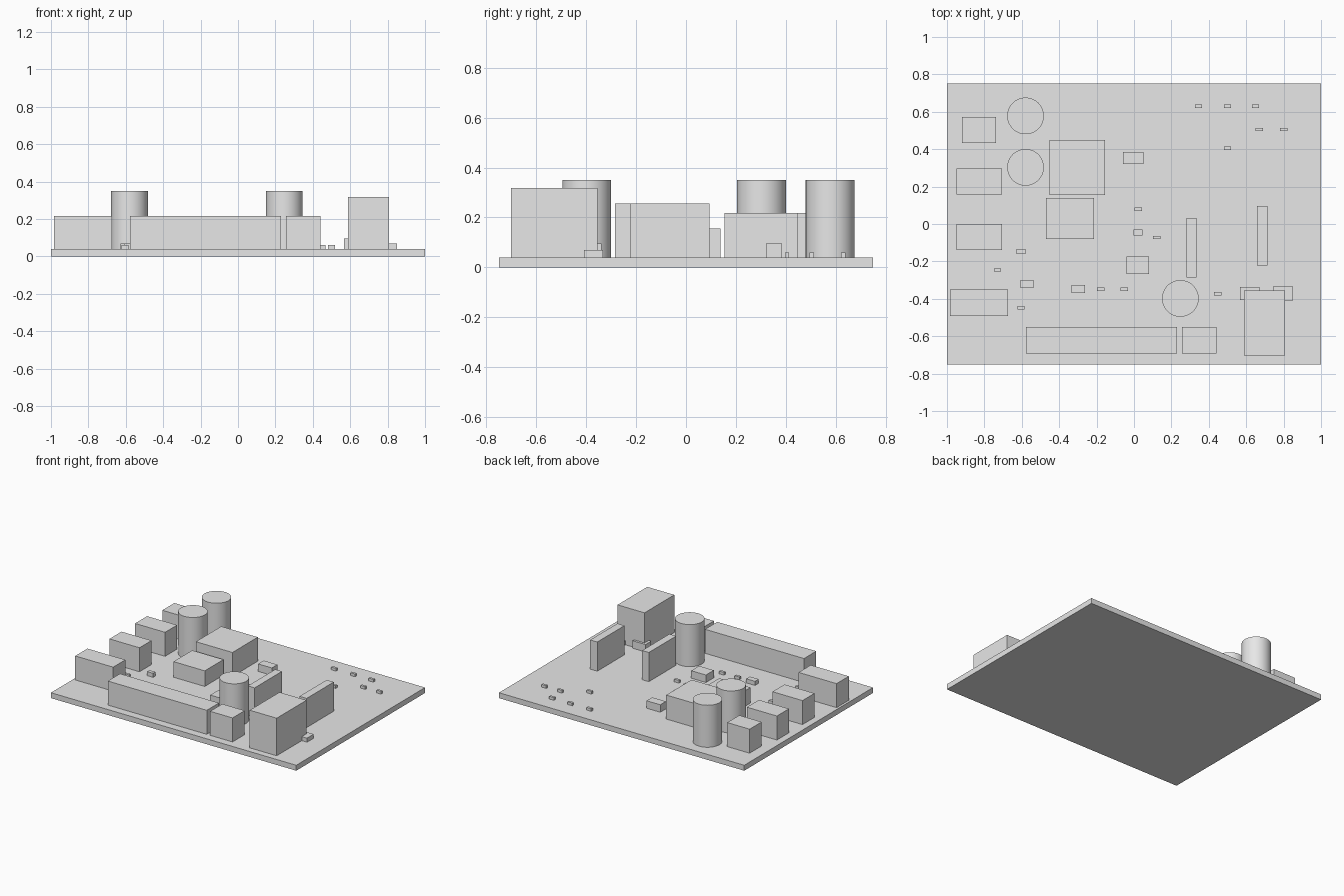
import bpy

cube = bpy.data.objects.get("Cube")
if cube:
    bpy.data.objects.remove(cube, do_unlink=True)

grey = bpy.data.materials.new("plain_grey")
grey.use_nodes = True
GREY = (0.8, 0.8, 0.8, 1)
grey.diffuse_color = GREY
grey.node_tree.nodes["Principled BSDF"].inputs["Base Color"].default_value = GREY

BOARD = 0.04  # top of the board


def finish(name):
    ob = bpy.context.object
    ob.name = ob.data.name = name
    ob.data.materials.append(grey)
    return ob


def box(name, x0, x1, y0, y1, top, base=BOARD):
    bpy.ops.mesh.primitive_cube_add(size=1, location=((x0 + x1) / 2, (y0 + y1) / 2, (base + top) / 2))
    bpy.context.object.scale = (x1 - x0, y1 - y0, top - base)
    bpy.ops.object.transform_apply(location=False, rotation=False, scale=True)
    return finish(name)


def capacitor(name, x, y, radius=0.098, top=0.35):
    bpy.ops.mesh.primitive_cylinder_add(vertices=64, radius=radius, depth=top - BOARD,
                                        location=(x, y, (top + BOARD) / 2))
    bpy.ops.object.shade_smooth_by_angle()
    return finish(name)


def small_part(name, x, y, width=0.039, depth=0.018, top=0.06):
    return box(name, x - width / 2, x + width / 2, y - depth / 2, y + depth / 2, top)


# Circuit board
box("board", -1, 1, -0.75, 0.75, BOARD, 0)

# Connectors along the left, front and right edges
TALL = 0.217
box("edge_connector_back", -0.92, -0.737, 0.433, 0.573, TALL)
for i, y in enumerate((0.158, -0.14)):
    box(f"edge_connector_{i + 1}", -0.95, -0.705, y, y + 0.14, TALL)
box("edge_connector_front", -0.983, -0.673, -0.492, -0.35, TALL)
box("long_front_connector", -0.577, 0.23, -0.692, -0.55, TALL)
box("short_front_connector", 0.257, 0.44, -0.692, -0.55, TALL)
box("corner_socket", 0.587, 0.807, -0.702, -0.355, 0.317)

# Relay blocks and upright heat sinks
box("large_block", -0.452, -0.154, 0.155, 0.45, TALL)
box("low_block", -0.47, -0.215, -0.08, 0.138, 0.155)
box("inner_heat_sink", 0.28, 0.335, -0.285, 0.033, 0.255)
box("outer_heat_sink", 0.657, 0.715, -0.222, 0.095, 0.255)

# Round capacitors
for i, (x, y) in enumerate(((-0.58, 0.578), (-0.58, 0.303), (0.248, -0.398))):
    capacitor(f"capacitor_{i + 1}", x, y)

# Chips
box("chip_back", -0.06, 0.052, 0.32, 0.385, 0.095)
box("chip_middle", -0.04, 0.08, -0.267, -0.175, 0.095)
box("chip_socket", 0.567, 0.672, -0.405, -0.338, 0.095)
box("chip_corner", 0.743, 0.85, -0.41, -0.333, 0.07)
box("chip_left", -0.61, -0.535, -0.34, -0.303, 0.07)
box("chip_front", -0.335, -0.263, -0.368, -0.325, 0.07)

# Tiny surface parts
tiny = [(0.345, 0.63), (0.5, 0.63), (0.65, 0.63), (0.67, 0.505), (0.8, 0.505), (0.5, 0.405),
        (0.022, 0.078), (0.122, -0.072), (-0.73, -0.246), (-0.604, -0.447),
        (-0.178, -0.348), (-0.052, -0.348), (0.448, -0.372)]
for i, (x, y) in enumerate(tiny):
    small_part(f"resistor_{i + 1}", x, y)
small_part("diode_centre", 0.022, -0.045, 0.048, 0.032)
small_part("diode_left", -0.604, -0.147, 0.048, 0.027, 0.07)
